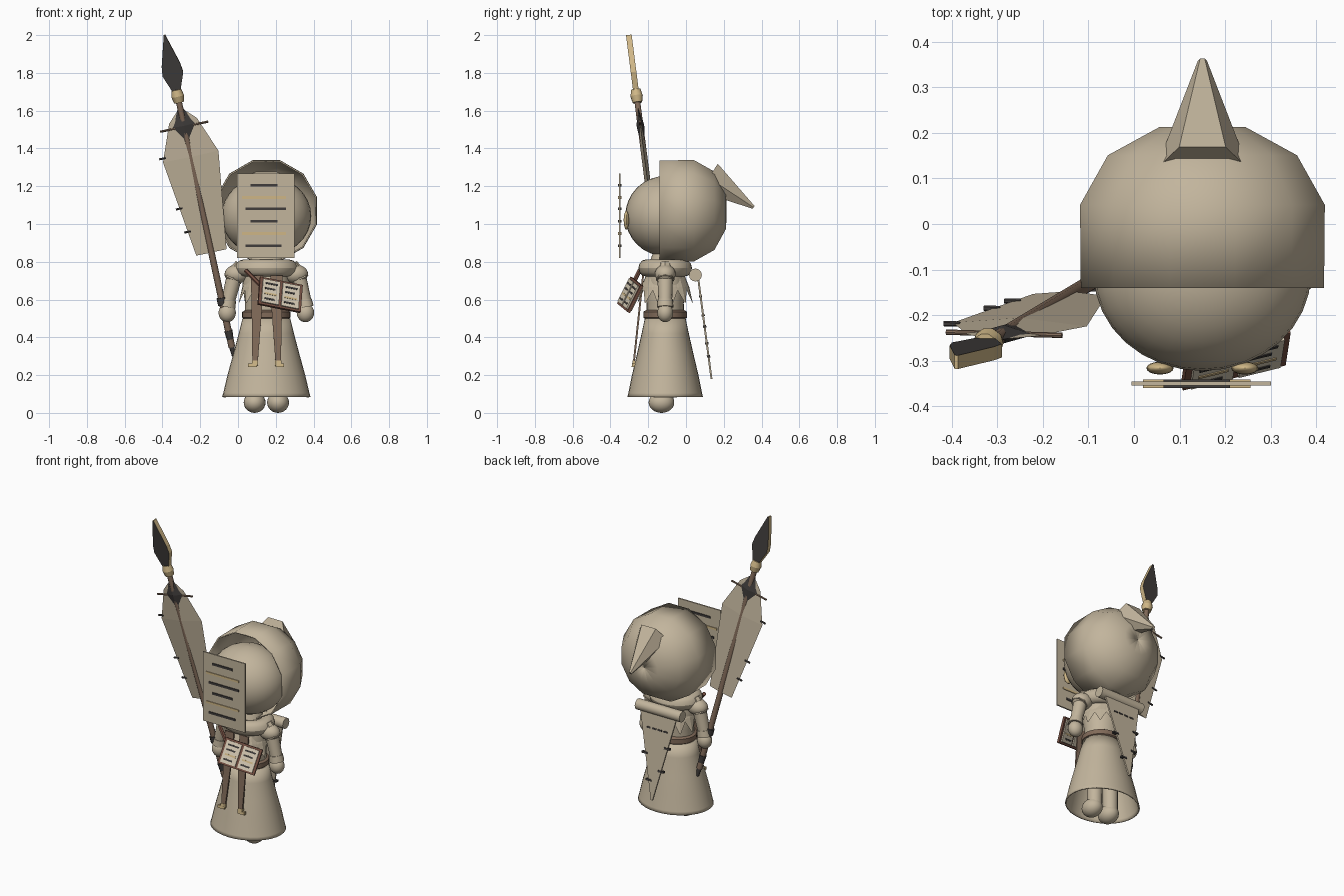
import bpy, math
from mathutils import Matrix, Vector

if "Cube" in bpy.data.objects:
    bpy.data.objects.remove(bpy.data.objects["Cube"])


def material(name, rgb):
    m = bpy.data.materials.new(name)
    m.use_nodes = True
    m.diffuse_color = (*rgb, 1)
    m.node_tree.nodes["Principled BSDF"].inputs["Base Color"].default_value = (*rgb, 1)
    return m


CLOTH = material("beige cloth", (0.54, 0.46, 0.335))
WOOD = material("brown wood", (0.22, 0.145, 0.1))
LEATHER = material("red brown leather", (0.18, 0.08, 0.055))
DARK = material("charcoal", (0.05, 0.045, 0.043))
GOLD = material("pale gold", (0.62, 0.47, 0.24))
PAGE = material("cream paper", (0.68, 0.6, 0.46))

CX, CY = 0.15, -0.11  # body axis
I = Matrix.Identity(4)


def build(name, verts, faces, mat, M=I, smooth=0, edge_mat=None):
    me = bpy.data.meshes.new(name)
    me.from_pydata([tuple(M @ Vector(v)) for v in verts], [], faces)
    me.materials.append(mat)
    if edge_mat:
        me.materials.append(edge_mat)
        for p in me.polygons[2:]:
            p.material_index = 1
    if smooth:
        me.polygons.foreach_set("use_smooth", [True] * len(me.polygons))
        me.set_sharp_from_angle(angle=math.radians(smooth))
    ob = bpy.data.objects.new(name, me)
    bpy.context.collection.objects.link(ob)
    return ob


def lathe(name, profile, mat, M=I, sides=32, sx=1, sy=1, turn=0, smooth=40, caps=False):
    """Spin (radius, height) points round local z."""
    verts, faces = [], []
    for r, z in profile:
        for i in range(sides):
            a = math.tau * i / sides + turn
            verts.append((r * sx * math.cos(a), r * sy * math.sin(a), z))
    for j in range(len(profile) - 1):
        for i in range(sides):
            k = (i + 1) % sides
            faces.append((j * sides + i, j * sides + k, (j + 1) * sides + k, (j + 1) * sides + i))
    if caps:
        faces.append(tuple(reversed(range(sides))))
        faces.append(tuple(range(len(verts) - sides, len(verts))))
    return build(name, verts, faces, mat, M, smooth)


def ball(name, c, r, mat=CLOTH, n=12):
    arc = [math.pi * (j / n - 0.5) for j in range(n + 1)]
    prof = [(max(math.cos(a), 0.001), math.sin(a)) for a in arc]
    M = Matrix.Translation(c) @ Matrix.Diagonal((*r, 1))
    return lathe(name, prof, mat, M, 2 * n, caps=True)


def rod(name, a, b, r1, r2, mat, sides=12, M=I, turn=0):
    a, b = Vector(a), Vector(b)
    R = (b - a).to_track_quat("Z", "Y").to_matrix().to_4x4()
    return lathe(name, [(r1, 0), (r2, (b - a).length)], mat,
                 M @ Matrix.Translation(a) @ R, sides, turn=turn, caps=True)


def plate(name, pts, thick, mat, M=I, edge_mat=None):
    """Flat outline in local x-z with thickness along local y."""
    n = len(pts)
    verts = [(x, y, z) for y in (-thick / 2, thick / 2) for x, z in pts]
    faces = [tuple(range(n)), tuple(reversed(range(n, 2 * n)))]
    faces += [(i, i + n, (i + 1) % n + n, (i + 1) % n) for i in range(n)]
    return build(name, verts, faces, mat, M, 0, edge_mat)


def bar(name, x0, x1, z, h, thick, mat, M):
    return plate(name, [(x0, z - h), (x1, z - h), (x1, z + h), (x0, z + h)], thick, mat, M)


def leaf(name, rows, thick, mat, M):
    """Ridged leaf: rows of (half width, height), rhombus cross-section."""
    return lathe(name, rows, mat, M, 4, 1, thick, 0, 0, True)


def frame(origin, x, z):
    """Matrix with local z along z and local x near x."""
    z = Vector(z).normalized()
    x = Vector(x)
    x = (x - z * x.dot(z)).normalized()
    M = Matrix((x, z.cross(x), z)).transposed().to_4x4()
    return Matrix.Translation(origin) @ M


BODY = Matrix.Translation((CX, CY, 0))

# Robe, belt, torso
robe = lathe("robe", [(0.2, 0.085), (0.195, 0.105), (0.176, 0.2), (0.15, 0.31), (0.125, 0.42),
                      (0.108, 0.5)], CLOTH, BODY, sx=1.17)
robe.modifiers.new("hem", "SOLIDIFY").thickness = 0.008
lathe("torso", [(0.1, 0.48), (0.098, 0.58), (0.11, 0.68), (0.09, 0.78), (0.06, 0.86)],
      CLOTH, BODY, sx=1.15, caps=True)
lathe("belt", [(0.104, 0.495), (0.116, 0.505), (0.116, 0.535), (0.1, 0.545)], WOOD, BODY,
      sx=1.1, caps=True)

# Collar roll
roll = [(0.1 + 0.042 * math.cos(a), 0.767 + 0.046 * math.sin(a))
        for a in [math.tau * i / 12 for i in range(13)]]
lathe("collar", roll, CLOTH, BODY, sx=1.17)

# Hanging points under the collar
for i in range(12):
    a = math.tau * (i + 0.5) / 12
    out = Vector((math.cos(a), math.sin(a), 0))
    start = Vector((CX, CY, 0.75)) + out * 0.09
    leaf("collar_point", [(0.025, 0), (0.042, 0.09), (0.002, 0.18)], 0.2, CLOTH,
         frame(start, (-out.y, out.x, 0), out * 0.36 + Vector((0, 0, -1))))

# Limbs
for s, side in ((-1, "right"), (1, "left")):
    def at(x, y, z):
        return (CX + s * x, CY + y, z)
    ball(side + "_foot", at(0.062, -0.02, 0.055), (0.058, 0.068, 0.055))
    rod(side + "_leg", at(0.06, 0, 0.07), at(0.055, 0, 0.46), 0.045, 0.05, CLOTH)
    ball(side + "_shoulder", at(0.155, 0, 0.735), (0.066, 0.055, 0.05))
    rod(side + "_shoulder_flap", at(0.18, 0, 0.705), at(0.135, 0, 0.79), 0.05, 0.03, CLOTH, 8)
    rod(side + "_arm", at(0.205, 0, 0.58), at(0.165, 0, 0.74), 0.036, 0.042, CLOTH, 16)
    rod(side + "_cuff", at(0.207, 0, 0.56), at(0.2, 0, 0.6), 0.044, 0.04, CLOTH, 16)
    ball(side + "_hand", at(0.207, 0, 0.53), (0.046, 0.042, 0.05))
    ball(side + "_eye", at(0.093, -0.206, 1.02), (0.03, 0.014, 0.05), GOLD, 8)

# Head, hood and hood spike
ball("head", (CX, CY, 1.042), (0.238, 0.212, 0.212), n=16)
hood = lathe("hood", [(0.268, -0.14), (0.27, 0.04), (0.209, 0.145), (0.095, 0.205), (0.002, 0.206)],
             CLOTH, Matrix.Translation((CX, 0, 1.07)) @ Matrix.Rotation(-math.pi / 2, 4, "X"),
             12, turn=math.radians(15))
hood.modifiers.new("lining", "SOLIDIFY").thickness = -0.008
spike = frame((CX, 0.12, 1.245), (1, 0, 0), (0, 0.235, -0.155))
lathe("hood_spike", [(0.102, 0), (0.01, 0.285)], CLOTH, spike, 6, smooth=0, caps=True)

# Paper mask in front of the face
MASK = Matrix.Translation((CX, -0.35, 0))
plate("mask", [(-0.155, 0.82), (0.15, 0.82), (0.15, 1.268), (-0.155, 1.268)], 0.009, CLOTH, MASK)
for z, x0, x1, mat in ((1.205, -0.085, 0.06, DARK), (1.14, -0.13, 0.105, GOLD),
                       (1.08, -0.11, 0.105, DARK), (1.015, -0.085, 0.06, DARK),
                       (0.95, -0.13, 0.105, GOLD), (0.885, -0.11, 0.08, DARK)):
    bar("mask_stripe", x0, x1, z, 0.007, 0.018, mat, MASK)

# Front ribbons with gold tips
for x, end in ((0.1, -0.01), (0.205, 0.008)):
    R = frame((x, -0.277, 0.26), (1, 0, 0), (0, 0.05, 0.47))
    plate("ribbon", [(end - 0.014, 0), (end + 0.014, 0), (0.028, 0.3), (0.032, 0.47),
                     (-0.032, 0.47), (-0.028, 0.3)], 0.01, WOOD, R)
    bar("ribbon_tip", end - 0.016, end + 0.016, 0.004, 0.012, 0.016, GOLD, R)
    bar("ribbon_tip_foot", end * 2.2 - 0.025, end * 2.2 + 0.022, -0.008, 0.009, 0.018, GOLD, R)

# Open book and its strap
BOOK = frame((0.223, -0.295, 0.625), (0.22, 0.06, -0.03), (0.01, 0.065, 0.13))
bar("book_cover", -0.118, 0.118, 0, 0.08, 0.016, LEATHER, BOOK)
for x in (-0.055, 0.055):
    bar("book_page", x - 0.048, x + 0.048, 0, 0.068, 0.032, PAGE, BOOK)
    for k in range(4):
        z = 0.045 - 0.03 * k
        mat = GOLD if k == 2 else DARK
        bar("book_line", x - 0.034, x + 0.034 - 0.012 * (k % 2), z, 0.005, 0.036, mat, BOOK)
rod("book_strap", (0.04, -0.245, 0.755), (0.13, -0.29, 0.665), 0.012, 0.012, LEATHER, 6)

# Scroll and pennant on the back
rod("scroll", (CX - 0.16, 0.05, 0.73), (CX + 0.16, 0.05, 0.73), 0.034, 0.034, CLOTH, 16)
BACK = frame((CX, 0.135, 0.18), (1, 0, 0), (0, -0.07, 0.53))
plate("pennant", [(-0.006, 0), (0.006, 0), (0.128, 0.53), (-0.128, 0.53)], 0.01, CLOTH, BACK)
for x in (-0.06, -0.02, 0.02, 0.06):
    bar("pennant_mark", x - 0.014, x + 0.014, 0.44, 0.005, 0.016, DARK, BACK)
for z, x in ((0.28, 0.075), (0.19, -0.05), (0.12, 0.03), (0.34, -0.08)):
    bar("pennant_tick", x - 0.02, x + 0.02, z, 0.006, 0.018, DARK, BACK)

# Staff with spear head, guard and leaf-shaped banner
STAFF = frame((-0.022, -0.085, 0.3), (1, 0, 0), (-0.216, -0.128, 1))


def on_staff(name, s0, s1, r0, r1, mat, sides=10):
    rod(name, (0, 0, s0), (0, 0, s1), r0, r1, mat, sides, STAFF)


on_staff("staff", 0.05, 1.4, 0.018, 0.016, WOOD)
on_staff("staff_foot", 0, 0.14, 0.01, 0.022, DARK)
on_staff("staff_grip", 0.28, 0.32, 0.025, 0.025, DARK)
on_staff("ferrule", 1.385, 1.42, 0.026, 0.034, GOLD)
on_staff("ferrule_top", 1.42, 1.455, 0.034, 0.026, GOLD)
half = [(0.022, 1.45), (0.056, 1.54), (0.05, 1.59), (0.004, 1.753)]
plate("spear_head", half + [(-x, z) for x, z in reversed(half)], 0.03, DARK, STAFF, GOLD)
leaf("guard", [(0.035, 1.155), (0.068, 1.26), (0.004, 1.37)], 0.3, DARK, STAFF)
rod("crossbar", (-0.13, 0, 1.253), (0.13, 0, 1.253), 0.006, 0.006, WOOD, 8, STAFF)
leaf("banner", [(0.082, 0.567), (0.15, 1.09), (0.075, 1.285), (0.03, 1.33)], 0.1, CLOTH, STAFF)
for x, z in ((-0.148, 1.11), (-0.118, 0.83), (-0.1, 0.7)):
    rod("banner_pin", (x - 0.018, 0, z), (x + 0.018, 0, z), 0.006, 0.006, DARK, 6, STAFF)
